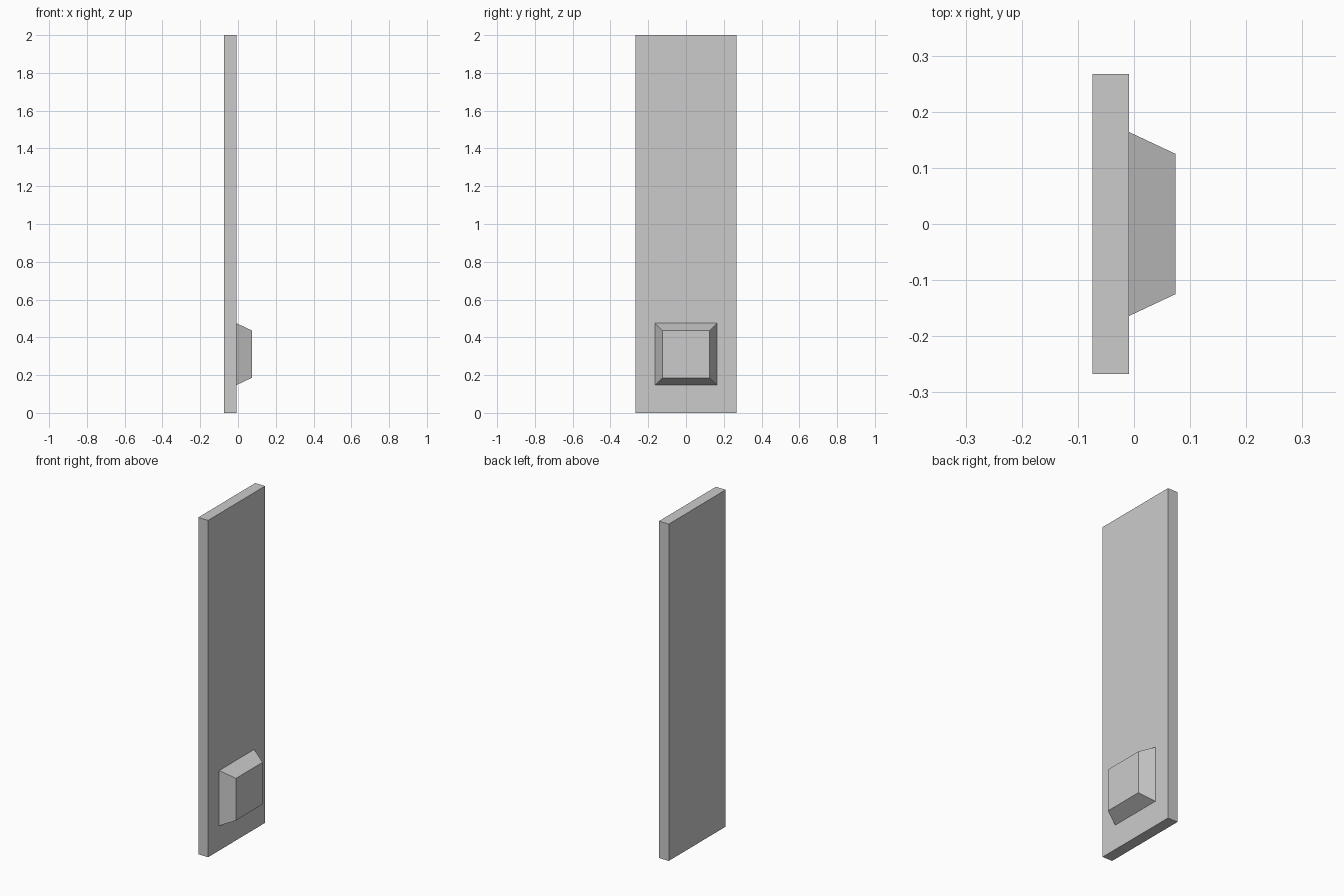
import bpy, bmesh

if "Cube" in bpy.data.objects:
    bpy.data.objects.remove(bpy.data.objects["Cube"])


def prism(name, x0, x1, half_y0, half_y1, zc, half_z0, half_z1):
    """Four-sided solid along x, lofted between two centred rectangles."""
    bm = bmesh.new()
    bmesh.ops.create_cube(bm, size=2)
    for v in bm.verts:
        far = v.co.x > 0
        v.co.y *= half_y1 if far else half_y0
        v.co.z = zc + v.co.z * (half_z1 if far else half_z0)
        v.co.x = x1 if far else x0
    mesh = bpy.data.meshes.new(name)
    bm.to_mesh(mesh)
    bm.free()
    obj = bpy.data.objects.new(name, mesh)
    bpy.context.collection.objects.link(obj)
    return obj


PLATE_FACE = -0.009

# Tall flat panel
prism("panel", -0.074, PLATE_FACE, 0.267, 0.267, 1.0, 1.0, 1.0)

# Tapered square block near the foot of the panel
prism("tapered_block", PLATE_FACE, 0.074, 0.164, 0.125, 0.311, 0.164, 0.125)
